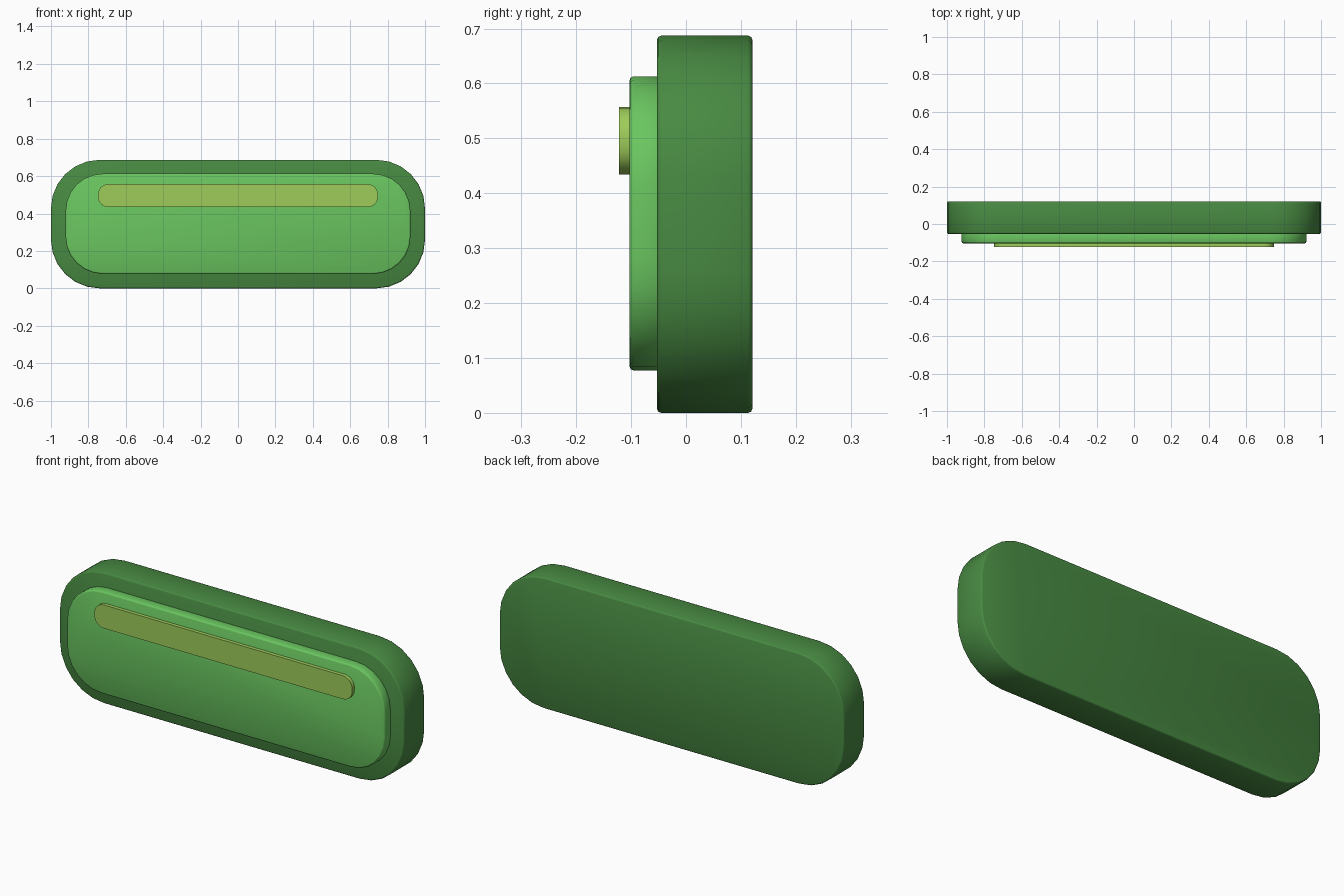
import bpy, bmesh, math

if "Cube" in bpy.data.objects:
    bpy.data.objects.remove(bpy.data.objects["Cube"])


def material(name, rgb):
    # 8-bit display colour to linear
    lin = [((c / 255 + 0.055) / 1.055) ** 2.4 for c in rgb]
    m = bpy.data.materials.new(name)
    m.diffuse_color = (*lin, 1.0)
    m.use_nodes = True
    m.node_tree.nodes["Principled BSDF"].inputs["Base Color"].default_value = m.diffuse_color
    return m


def rounded_slab(name, half_x, z0, z1, y0, y1, radius, segs, bevel, mat):
    # Rounded rectangle in the xz plane, extruded from y0 (front) to y1 (back)
    pts = []
    corners = [(half_x, z1, 0), (-half_x, z1, 90), (-half_x, z0, 180), (half_x, z0, 270)]
    for cx, cz, start in corners:
        ox = cx - math.copysign(radius, cx)
        oz = cz - radius if cz == z1 else cz + radius
        for i in range(segs + 1):
            a = math.radians(start + 90 * i / segs)
            pts.append((ox + radius * math.cos(a), oz + radius * math.sin(a)))
    bm = bmesh.new()
    front = bm.faces.new([bm.verts.new((x, y0, z)) for x, z in pts])
    ext = bmesh.ops.extrude_face_region(bm, geom=[front], use_keep_orig=True)
    back = [v for v in ext["geom"] if isinstance(v, bmesh.types.BMVert)]
    bmesh.ops.translate(bm, vec=(0, y1 - y0, 0), verts=back)
    bmesh.ops.recalc_face_normals(bm, faces=bm.faces)
    if bevel:
        # soften the front and back rims
        rims = [e for e in bm.edges if abs(e.verts[0].co.y - e.verts[1].co.y) < 1e-6]
        bmesh.ops.bevel(bm, geom=rims, offset=bevel, segments=2, profile=0.5, affect='EDGES')
    me = bpy.data.meshes.new(name)
    bm.to_mesh(me)
    bm.free()
    me.materials.append(mat)
    ob = bpy.data.objects.new(name, me)
    bpy.context.collection.objects.link(ob)
    bpy.ops.object.select_all(action='DESELECT')
    ob.select_set(True)
    bpy.context.view_layer.objects.active = ob
    bpy.ops.object.shade_smooth_by_angle(angle=math.radians(50))
    return ob


dark = material("dark green", (72, 138, 66))
mid = material("bright green", (106, 198, 96))
lime = material("lime highlight", (158, 204, 90))

# Backing slab, raised button face, highlight strip
rounded_slab("button_base", 1.0, 0.0, 0.687, -0.053, 0.121, 0.26, 6, 0.008, dark)
rounded_slab("button_face", 0.922, 0.077, 0.613, -0.103, -0.04, 0.2, 6, 0.008, mid)
rounded_slab("highlight_strip", 0.748, 0.434, 0.557, -0.122, -0.095, 0.055, 6, 0, lime)
